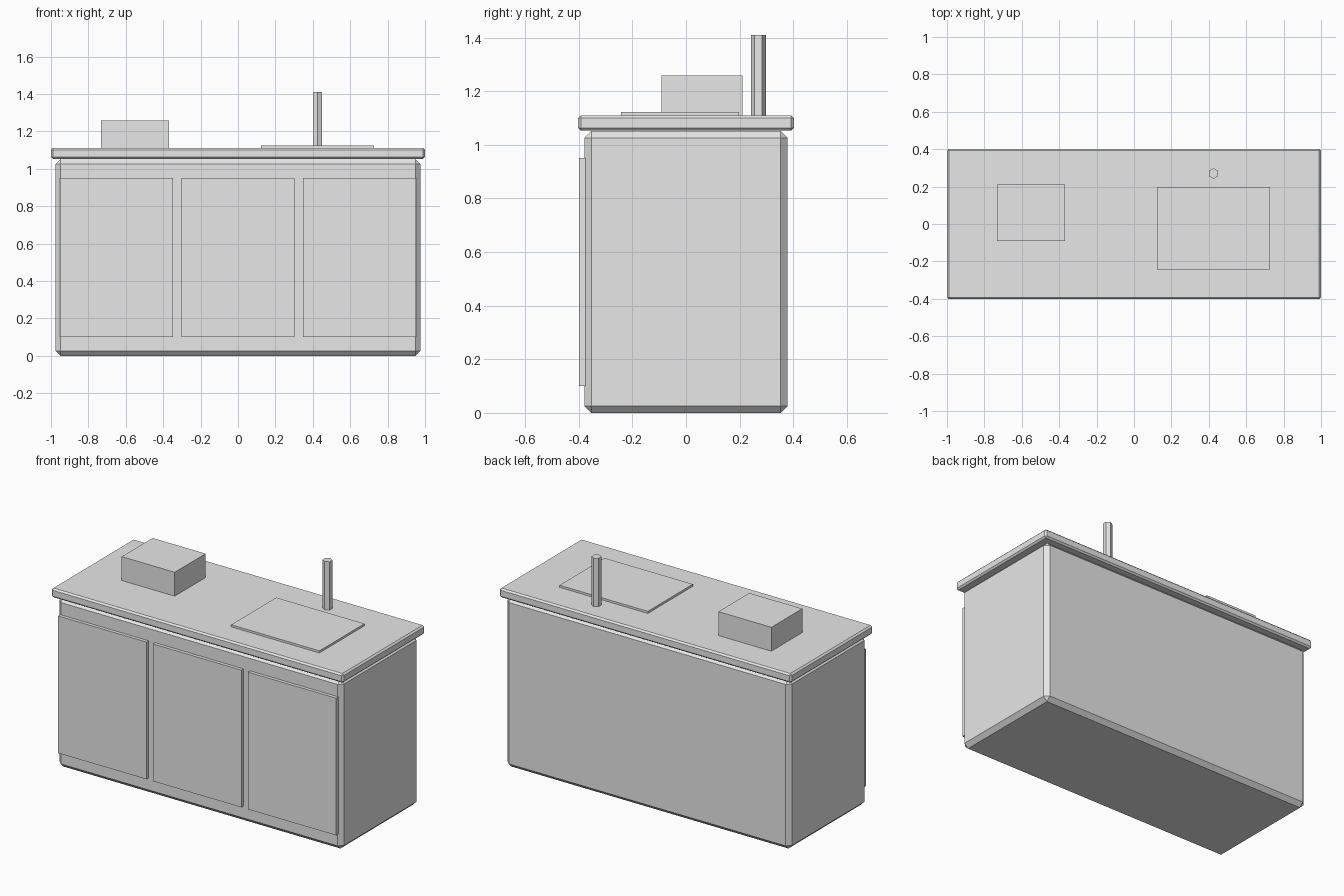
import bpy

# Remove the default cube if present
cube = bpy.data.objects.get("Cube")
if cube:
    bpy.data.objects.remove(cube, do_unlink=True)

# One plain grey material
grey = bpy.data.materials.new("plain_grey")
grey.use_nodes = True
GREY = (0.8, 0.8, 0.8, 1)
grey.diffuse_color = GREY
grey.node_tree.nodes["Principled BSDF"].inputs["Base Color"].default_value = GREY


def box(name, x, y, z, chamfer=0):
    """Box spanning the given (min, max) ranges, with optional chamfered edges."""
    spans = (x, y, z)
    bpy.ops.mesh.primitive_cube_add(size=1, location=[(a + b) / 2 for a, b in spans])
    obj = bpy.context.object
    obj.name = name
    obj.scale = [b - a for a, b in spans]
    bpy.ops.object.transform_apply(location=False, rotation=False, scale=True)
    obj.data.materials.append(grey)
    if chamfer:
        bevel = obj.modifiers.new("chamfer", 'BEVEL')
        bevel.width = chamfer
        bevel.segments = 1
    return obj


# Cabinet body and overhanging worktop
TOP = 1.11
box("cabinet_body", (-0.975, 0.975), (-0.379, 0.379), (0, 1.052), 0.026)
box("worktop", (-1, 1), (-0.402, 0.402), (1.053, TOP), 0.01)

# Three equal door panels on the front
for name, centre in (("left", 0.65), ("middle", 0), ("right", -0.65)):
    box(name + "_door", (centre - 0.303, centre + 0.303), (-0.4, -0.375), (0.1, 0.95))

# Items on the worktop
box("hob_box", (-0.733, -0.37), (-0.091, 0.211), (TOP - 0.005, 1.258))
box("sink_plate", (0.123, 0.728), (-0.243, 0.198), (TOP - 0.005, 1.123))

# Six-sided tap post
bpy.ops.mesh.primitive_cylinder_add(vertices=6, radius=0.028, depth=0.305,
                                    location=(0.425, 0.27, 1.257))
tap = bpy.context.object
tap.name = "tap_post"
tap.data.materials.append(grey)
